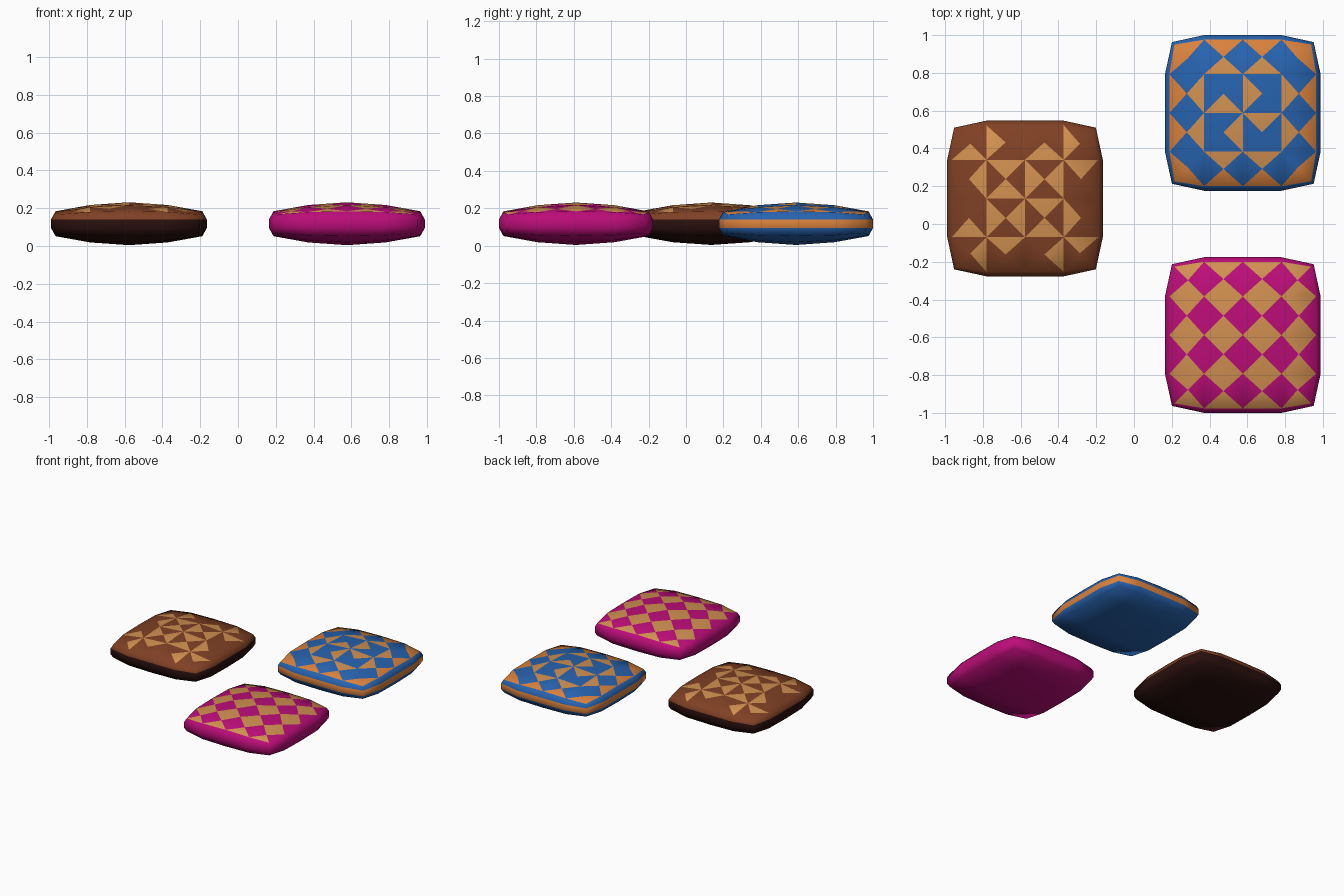
import bpy, bmesh

if "Cube" in bpy.data.objects:
    bpy.data.objects.remove(bpy.data.objects["Cube"])

def material(name, rgb):
    m = bpy.data.materials.new(name)
    m.diffuse_color = (*rgb, 1)
    m.use_nodes = True
    m.node_tree.nodes["Principled BSDF"].inputs["Base Color"].default_value = m.diffuse_color
    return m

BLUE = material("blue cloth", (0.020, 0.125, 0.43))
PINK = material("magenta cloth", (0.50, 0.004, 0.19))
BROWN = material("brown cloth", (0.215, 0.052, 0.018))
DARK = material("dark brown cloth", (0.022, 0.005, 0.004))
TAN = material("tan patch", (0.64, 0.28, 0.08))
ORANGE = material("orange patch", (0.70, 0.22, 0.045))

STEP = [-1, -0.205, 0, 0.205, 1]
ZC = 0.1175
# height above the mid plane by grid distance from the centre (0, 1 or 2 steps)
HEIGHT = {(0, 0): 0.1135, (0, 1): 0.099, (1, 1): 0.088,
          (0, 2): 0.066, (1, 2): 0.062, (2, 2): 0.050}
# the 16 grid cells around the border, counter-clockwise
RIM = ([(i, 0) for i in range(4)] + [(4, j) for j in range(4)] +
       [(i, 4) for i in range(4, 0, -1)] + [(0, j) for j in range(4, 0, -1)])

def place(i, j, edge, corner):
    is_corner = i in (0, 4) and j in (0, 4)
    e = corner if is_corner else edge
    return [STEP[k] * e if k in (0, 4) else STEP[k] for k in (i, j)]

def cushion(name, cx, cy, cloth, band, under, pattern, patch, rim_patch):
    """Pattern: four rows from the back, each cell lists its patched quarters N E S W."""
    bm = bmesh.new()
    mats = []

    def face(verts, mat):
        if mat not in mats:
            mats.append(mat)
        f = bm.faces.new(verts)
        f.material_index = mats.index(mat)
        f.smooth = True

    def grid(sign):
        g = {}
        for i in range(5):
            for j in range(5):
                x, y = place(i, j, 0.388, 0.362)
                h = HEIGHT[tuple(sorted((abs(i - 2), abs(j - 2))))]
                g[i, j] = bm.verts.new((cx + x, cy + y, ZC + sign * h))
        return g

    def ring(z):
        return [bm.verts.new((cx + x, cy + y, z))
                for x, y in (place(i, j, 0.412, 0.375) for i, j in RIM)]

    top, bottom = grid(1), grid(-1)
    upper, lower = ring(ZC + 0.023), ring(ZC - 0.023)

    # patched top and plain underside
    for i in range(4):
        for j in range(4):
            c = [(i, j), (i + 1, j), (i + 1, j + 1), (i, j + 1)]
            face([bottom[k] for k in reversed(c)], under)
            q = [top[k] for k in c]
            mid = bm.verts.new(sum((v.co for v in q), q[0].co * 0) / 4)
            cell = pattern[3 - j][i]
            outer = {"S": j == 0, "N": j == 3, "W": i == 0, "E": i == 3}
            for k, side in enumerate("SENW"):
                mat = cloth
                if side in cell:
                    mat = rim_patch if outer[side] else patch
                face([q[k], q[(k + 1) % 4], mid], mat)

    # sides: upper slope, seam band, lower slope
    t, b = [top[k] for k in RIM], [bottom[k] for k in RIM]
    for lo, hi, mat in ((upper, t, cloth), (lower, upper, band), (b, lower, under)):
        for k in range(16):
            n = (k + 1) % 16
            face([lo[k], lo[n], hi[n], hi[k]], mat)

    me = bpy.data.meshes.new(name)
    bm.to_mesh(me)
    bm.free()
    for m in mats:
        me.materials.append(m)
    bpy.context.collection.objects.link(bpy.data.objects.new(name, me))

def rows(*lines):
    return [line.split() for line in lines]

# pinwheel corners with hourglass centre
cushion("brown_cushion", -0.577, 0.135, BROWN, DARK, DARK,
        rows("S W S W", "E NS EW N", "S EW NS W", "E N E N"), TAN, TAN)
# framed hourglasses with a central pinwheel
cushion("blue_cushion", 0.576, 0.588, BLUE, ORANGE, BLUE,
        rows("NW NS NS NE", "EW S W EW", "EW E N EW", "SW NS NS SE"), TAN, ORANGE)
# diamond checks
cushion("magenta_cushion", 0.576, -0.588, PINK, PINK, PINK,
        rows(*["NS NS NS NS"] * 4), TAN, TAN)
